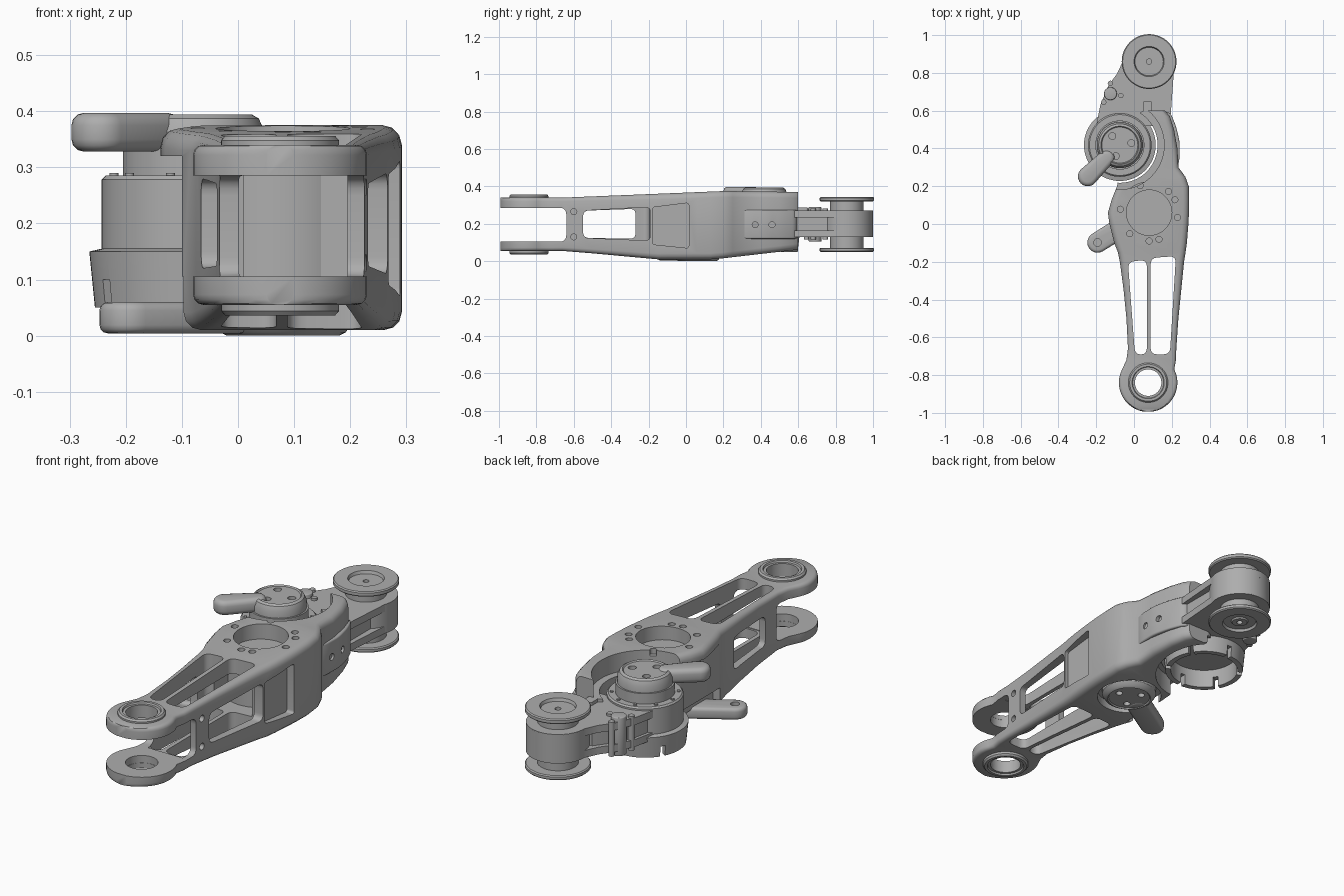
import bpy, bmesh, math

if "Cube" in bpy.data.objects:
    bpy.data.objects.remove(bpy.data.objects["Cube"], do_unlink=True)

grey = bpy.data.materials.new("satin grey")
grey.use_nodes = True
grey.diffuse_color = (0.42, 0.42, 0.42, 1)
grey.node_tree.nodes["Principled BSDF"].inputs["Base Color"].default_value = (0.42, 0.42, 0.42, 1)

parts = []
MOTOR = (0.08, 0.06)      # lower joint axis
ELBOW = (-0.075, 0.418)   # upper joint axis
WHEEL = (0.08, 0.86)      # rear roller axis
FORK = (0.075, -0.84)     # front fork axis


def make(name, verts, faces, keep=True):
    bm = bmesh.new()
    vs = [bm.verts.new(v) for v in verts]
    for f in faces:
        bm.faces.new([vs[i] for i in f])
    bmesh.ops.remove_doubles(bm, verts=bm.verts, dist=1e-5)
    bmesh.ops.recalc_face_normals(bm, faces=bm.faces)
    mesh = bpy.data.meshes.new(name)
    bm.to_mesh(mesh)
    bm.free()
    mesh.materials.append(grey)
    obj = bpy.data.objects.new(name, mesh)
    bpy.context.collection.objects.link(obj)
    if keep:
        parts.append(obj)
    return obj


def apply(obj, mod):
    bpy.context.view_layer.objects.active = obj
    bpy.ops.object.modifier_apply(modifier=mod.name)


def rounded(pts, r, steps=5):
    """Replace each corner of a polygon by a small curve."""
    out = []
    for i, p in enumerate(pts):
        ends = []
        for q in (pts[i - 1], pts[(i + 1) % len(pts)]):
            d = math.dist(p, q)
            t = min(r, d * 0.45) / d
            ends.append([p[k] + (q[k] - p[k]) * t for k in (0, 1)])
        for s in range(steps + 1):
            t = s / steps
            out.append([(1 - t) ** 2 * ends[0][k] + 2 * t * (1 - t) * p[k] + t * t * ends[1][k]
                        for k in (0, 1)])
    return out


def prism(name, pts, lo, hi, axis="z", bevel=0, keep=True):
    n = len(pts)
    place = (lambda u, v, w: (u, v, w)) if axis == "z" else (lambda u, v, w: (w, u, v))
    verts = [place(u, v, w) for w in (lo, hi) for u, v in pts]
    faces = [list(range(n)), list(range(n, 2 * n))]
    faces += [(i, (i + 1) % n, n + (i + 1) % n, n + i) for i in range(n)]
    obj = make(name, verts, faces, keep)
    if bevel:
        mod = obj.modifiers.new("soft", "BEVEL")
        mod.width, mod.segments, mod.limit_method = bevel, 3, "ANGLE"
        mod.angle_limit = math.radians(50)
        apply(obj, mod)
    return obj


def circle(c, r, n=48):
    return [(c[0] + r * math.cos(math.tau * i / n), c[1] + r * math.sin(math.tau * i / n)) for i in range(n)]


def rect(x0, x1, y0, y1):
    return [(x0, y0), (x1, y0), (x1, y1), (x0, y1)]


def capsule(p, q, r0, r1):
    a = math.atan2(q[1] - p[1], q[0] - p[0])
    arc = lambda c, r, s: [(c[0] + r * math.cos(a + s + math.pi * i / 12),
                            c[1] + r * math.sin(a + s + math.pi * i / 12)) for i in range(13)]
    return arc(p, r0, math.pi / 2) + arc(q, r1, -math.pi / 2)


def lathe(name, c, profile, closed=False, n=64):
    m = len(profile)
    verts = [(c[0] + r * math.cos(math.tau * i / n), c[1] + r * math.sin(math.tau * i / n), z)
             for i in range(n) for r, z in profile]
    faces = [(i * m + j, i * m + (j + 1) % m, (i + 1) % n * m + (j + 1) % m, (i + 1) % n * m + j)
             for i in range(n) for j in range(m if closed else m - 1)]
    return make(name, verts, faces)


def cut(obj, pts, lo, hi, axis="z"):
    tool = prism("cutter", pts, lo, hi, axis, keep=False)
    tool.hide_render = True
    mod = obj.modifiers.new("cut", "BOOLEAN")
    mod.operation, mod.solver, mod.object = "DIFFERENCE", "EXACT", tool
    apply(obj, mod)
    bpy.data.objects.remove(tool, do_unlink=True)


def lerp(table, y):
    for (y0, a), (y1, b) in zip(table, table[1:]):
        if y <= y1:
            return a + (b - a) * max(0, (y - y0) / (y1 - y0))
    return table[-1][1]


# Fork arm: rounded sections lofted from the fork tip to the elbow
top = [(-1, .34), (-.66, .34), (.2, .375), (.6, .37)]
bottom = [(-1, .055), (-.64, .055), (-.15, .01), (.15, .01), (.6, .062)]
stations = []
for deg in range(9, 118, 9):
    a = math.radians(deg)
    w = .155 * math.sin(a)
    stations.append((FORK[1] - .155 * math.cos(a), FORK[0] - w, FORK[0] + w))
stations += [(-.72, -.04, .222), (-.66, -.032, .224), (-.5, -.04, .235), (-.35, -.055, .25),
             (-.2, -.075, .265), (-.15, -.085, .273), (-.1, -.105, .28), (0, -.13, .288),
             (.06, -.138, .291), (.13, -.118, .292), (.2, -.09, .29), (.25, -.08, .272),
             (.3, -.08, .235), (.4, -.08, .23), (.5, -.08, .212), (.57, 0, .19), (.6, .05, .165)]
verts, K = [], 16
for y, xl, xr in stations:
    c = .018 + .014 * min(1, max(0, (y + .7) / .6))
    zb, zt = lerp(bottom, y), lerp(top, y)
    for q, (cx, cz) in enumerate([(xr - c, zt - c), (xl + c, zt - c), (xl + c, zb + c), (xr - c, zb + c)]):
        for s in range(4):
            a = math.radians(q * 90 + s * 30)
            verts.append((cx + c * math.cos(a), y, cz + c * math.sin(a)))
S = len(stations)
faces = [(i * K + j, i * K + (j + 1) % K, (i + 1) * K + (j + 1) % K, (i + 1) * K + j)
         for i in range(S - 1) for j in range(K)]
faces += [list(range(K)), list(range((S - 1) * K, S * K))]
arm = make("fork_arm", verts, faces)

# Fork gap, side windows, inner cavity and lightening slots
cut(arm, rounded(rect(-1.2, -.64, .105, .285), .035), -.5, .5, "x")
cut(arm, rounded([(-.55, .125), (-.19, .11), (-.19, .29), (-.55, .27)], .03), .1, .5, "x")
cut(arm, rounded([(-.55, .125), (-.27, .12), (-.27, .28), (-.55, .27)], .03), -.5, .1, "x")
cut(arm, rect(.01, .195, -.7, -.09), .102, .288)
cut(arm, rounded([(.005, -.69), (.068, -.69), (.068, -.19), (-.032, -.2)], .035), -.1, .6)
cut(arm, rounded([(.088, -.69), (.19, -.69), (.222, -.17), (.088, -.18)], .035), -.1, .6)
# Side recesses
cut(arm, rounded([(-.18, .09), (.015, .07), (.015, .312), (-.18, .288)], .015), .25, .5, "x")
cut(arm, rect(-.5, -.1, -.15, .3), -.1, .32)
cut(arm, rect(-.5, -.06, -.12, .3), -.1, .105)
# Joint bores
cut(arm, circle(FORK, .071), -.1, .6)
cut(arm, circle(MOTOR, .12), .3, .6)
cut(arm, circle(MOTOR, .148), -.1, .05)
cut(arm, circle(ELBOW, .2, 64), -.1, .6)
cut(arm, circle(ELBOW, .235, 64), .285, .6)
cut(arm, circle(ELBOW, .225, 64), -.1, .11)
# Screw holes
for deg in (108, 48, 27, 350, 290, 270, 228, 173):
    a = math.radians(deg)
    cut(arm, circle((MOTOR[0] + .153 * math.cos(a), MOTOR[1] + .15 * math.sin(a)), .016, 16), .348, .6)
for z in (.13, .265):
    cut(arm, circle((-.6, z), .016, 16), .205, .5, "x")

prism("motor_housing", circle(MOTOR, .165, 64), .1, .3)

# Fork bearing rings
for name, z0, z1 in (("upper_bearing_ring", .325, .356), ("lower_bearing_ring", .07, .036)):
    d = .008 if z1 > z0 else -.008
    lathe(name, FORK, [(.07, z0), (.105, z0), (.105, z1 - d), (.098, z1), (.085, z1), (.082, z1 - d),
                       (.07, z1 - d)], closed=True)

# Side housing with two screw holes
side = prism("side_housing", rounded([(.135, .26), (.215, .25), (.24, .33), (.243, .43), (.222, .52),
                                      (.19, .595), (.12, .595), (.15, .42)], .03), .12, .275, bevel=.008)
for y in (.37, .46):
    cut(side, circle((y, .195), .016, 16), .222, .5, "x")

# Lower motor cap and lever
cap = lathe("lower_cap", MOTOR, [(0, .07), (.125, .07), (.125, .025), (.112, .006), (.1, 0), (.095, .006), (0, .006)])
for i in range(3):
    a = math.tau * i / 3
    cut(cap, circle((MOTOR[0] + .06 * math.cos(a), MOTOR[1] + .06 * math.sin(a)), .016, 16), -.1, .025)
tip = (-.193, -.098)
lever = prism("lower_lever", capsule((-.02, .01), tip, .055, .054), .004, .06, bevel=.015)
cut(lever, circle(tip, .02, 20), .035, .2)

# Elbow joint with its slotted skirt
joint = lathe("elbow_joint", ELBOW, [(0, .14), (.155, .14), (.155, .05), (.18, .05), (.19, .15), (.168, .155),
                                     (.168, .278), (.161, .285), (.13, .285), (.13, .335), (0, .335)])
for i in range(6):
    a = math.tau * (i + .5) / 6
    ends = [(ELBOW[0] + r * math.cos(a), ELBOW[1] + r * math.sin(a)) for r in (.14, .22)]
    cut(joint, capsule(*ends, .012, .012), 0, .1)
for i in range(10):
    a = math.tau * i / 10
    prism("ring_screw", circle((ELBOW[0] + .146 * math.cos(a), ELBOW[1] + .146 * math.sin(a)), .008, 12), .28, .29)

# Upper cap and lever
cap = lathe("upper_cap", ELBOW, [(0, .325), (.122, .325), (.122, .365), (.112, .387), (.1, .394), (.095, .388), (0, .388)])
for i in range(3):
    a = math.radians(10 + 120 * i)
    cut(cap, circle((ELBOW[0] + .062 * math.cos(a), ELBOW[1] + .062 * math.sin(a)), .018, 16), .365, .5)
prism("upper_lever", capsule((-.145, .35), (-.245, .252), .042, .052), .328, .397, bevel=.022)

# Rear link and roller
tail = [(WHEEL[0] + .14 * math.cos(math.radians(d)), WHEEL[1] + .14 * math.sin(math.radians(d)))
        for d in range(-20, 181, 8)]
outline = [(.19, .52)] + tail + [(-.09, .795), (-.135, .735), (-.178, .63), (-.2, .52)]
for name, z0, z1 in (("upper_link_plate", .235, .27), ("lower_link_plate", .13, .165)):
    prism(name, outline, z0, z1)
prism("link_core", [(.175, .52), (.175, .8), (-.06, .8), (-.12, .72), (-.165, .62), (-.185, .52)], .16, .24)
prism("roller_hub", circle(WHEEL, .14, 64), .132, .268)
lathe("roller", WHEEL, [(.014, .055), (.014, .33), (.075, .33), (.08, .344), (.14, .344), (.145, .339), (.145, .325),
                        (.14, .32), (.09, .32), (.09, .072), (.14, .072), (.145, .067), (.145, .055),
                        (.14, .05), (.08, .05), (.075, .062), (.04, .062), (.035, .055)], closed=True)

# Link pivot pin, small screws and key
prism("pivot_pin", circle((-.125, .69), .034, 32), .105, .29, bevel=.004)
for p in ((-.125, .745), (-.07, .68), (-.16, .645)):
    prism("link_screw", circle(p, .014, 16), .115, .281)
prism("link_key", rounded(rect(.05, .095, .595, .65), .008), .25, .286)

# Smooth shading with sharp edges kept
bpy.ops.object.select_all(action="DESELECT")
for obj in parts:
    obj.select_set(True)
bpy.context.view_layer.objects.active = arm
bpy.ops.object.shade_smooth_by_angle(angle=math.radians(33))
